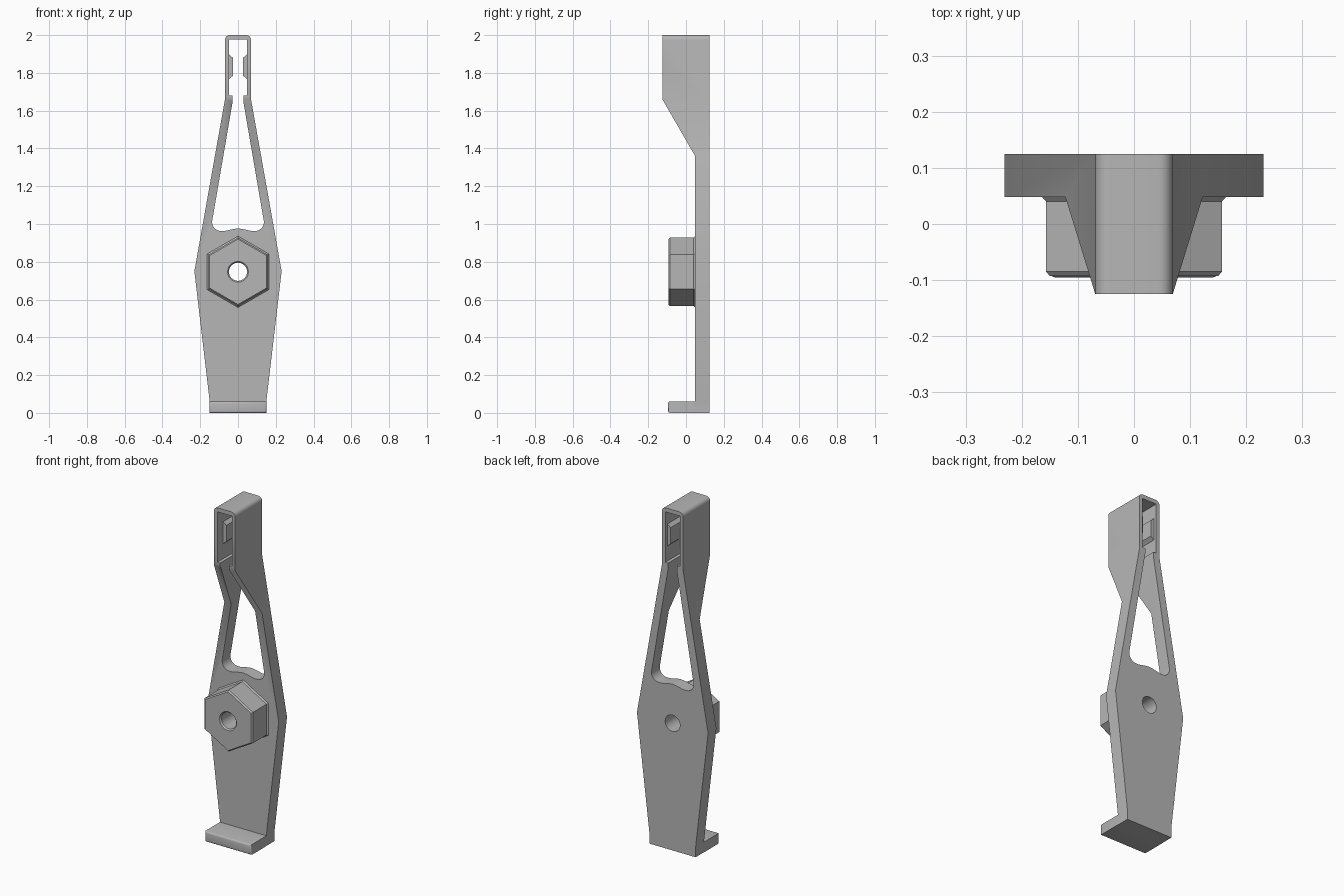
import bpy, bmesh, math
from mathutils import Vector

if "Cube" in bpy.data.objects:
    bpy.data.objects.remove(bpy.data.objects["Cube"])

grey = bpy.data.materials.new("light_grey")
grey.diffuse_color = (0.47, 0.47, 0.47, 1)
grey.use_nodes = True
grey.node_tree.nodes["Principled BSDF"].inputs["Base Color"].default_value = grey.diffuse_color


def finish(name, bm):
    bmesh.ops.recalc_face_normals(bm, faces=bm.faces)
    me = bpy.data.meshes.new(name)
    bm.to_mesh(me)
    bm.free()
    me.materials.append(grey)
    ob = bpy.data.objects.new(name, me)
    bpy.context.collection.objects.link(ob)
    return ob


def prism(name, pts, lo, hi, axis):
    """Extrude a 2D profile along x (points are y,z) or y (points are x,z)."""
    bm = bmesh.new()
    place = (lambda p, d: (d, p[0], p[1])) if axis == 'x' else (lambda p, d: (p[0], d, p[1]))
    a = [bm.verts.new(place(p, lo)) for p in pts]
    b = [bm.verts.new(place(p, hi)) for p in pts]
    bm.faces.new(a)
    bm.faces.new(b)
    n = len(pts)
    for i in range(n):
        j = (i + 1) % n
        bm.faces.new((a[i], a[j], b[j], b[i]))
    return finish(name, bm)


def turned(name, sides, rings, z):
    """Stack of regular polygons along y, given as (y, radius)."""
    bm = bmesh.new()
    loops = []
    for y, r in rings:
        angs = [math.tau * i / sides + math.pi / 2 for i in range(sides)]
        loops.append([bm.verts.new((r * math.cos(t), y, z + r * math.sin(t))) for t in angs])
    for a, b in zip(loops, loops[1:]):
        for i in range(sides):
            j = (i + 1) % sides
            bm.faces.new((a[i], a[j], b[j], b[i]))
    bm.faces.new(loops[0])
    bm.faces.new(loops[-1])
    return finish(name, bm)


def boolean(ob, tool, op):
    bpy.ops.object.select_all(action='DESELECT')
    bpy.context.view_layer.objects.active = ob
    ob.select_set(True)
    m = ob.modifiers.new("cut", 'BOOLEAN')
    m.object, m.operation, m.solver = tool, op, 'EXACT'
    bpy.ops.object.modifier_apply(modifier=m.name)
    bpy.data.objects.remove(tool)


def arc(cx, cz, r, a0, a1, n=6):
    return [(cx + r * math.cos(math.radians(a0 + (a1 - a0) * i / n)),
             cz + r * math.sin(math.radians(a0 + (a1 - a0) * i / n))) for i in range(n + 1)]


def mirrored(half):
    return half + [(-x, z) for x, z in reversed(half) if abs(x) > 1e-6]


# body: front outline, opening through clip and legs, then side profile
outer = [(0.15, 0), (0.15, 0.06), (0.231, 0.75), (0.069, 1.66)] + arc(0.044, 1.975, 0.025, 0, 90)
body = prism("body", mirrored(outer), -0.125, 0.125, 'y')

bump = [(x, 0.969 + 0.007 * math.cos(math.pi * x / 0.088)) for x in (0, 0.02, 0.04, 0.06, 0.075)]
opening = (bump + arc(0.09, 1.01, 0.047, -80, 10, 8)
           + [(0.028, 1.65), (0.028, 1.68), (0.047, 1.68), (0.047, 1.976)])
boolean(body, prism("opening_cutter", mirrored(opening), -0.3, 0.3, 'y'), 'DIFFERENCE')

side = [(0.125, -0.1), (0.125, 2.1), (-0.125, 2.1), (-0.125, 1.66), (0.048, 1.36), (0.048, -0.1)]
boolean(body, prism("side_cutter", side, -0.4, 0.4, 'x'), 'INTERSECT')

# hexagonal boss with chamfered front and flared base
boss = turned("hex_boss", 6, [(-0.093, 0.173), (-0.085, 0.181), (0.04, 0.181), (0.05, 0.191)], 0.747)

# bolt hole through boss and body
for ob in (body, boss):
    hole = turned("hole_cutter", 32, [(-0.12, 0.055), (-0.093, 0.055), (-0.085, 0.048), (0.2, 0.048)], 0.747)
    boolean(ob, hole, 'DIFFERENCE')

# foot ledge with softened front edges
foot = prism("foot", [(0.049, 0), (0.049, 0.06), (-0.095, 0.06), (-0.095, 0)], -0.151, 0.151, 'x')
bm = bmesh.new()
bm.from_mesh(foot.data)
front = [e for e in bm.edges if all(v.co.y < -0.09 for v in e.verts)]
bmesh.ops.bevel(bm, geom=front, offset=0.01, segments=3, affect='EDGES', profile=0.5)
bm.to_mesh(foot.data)
bm.free()

# small grip tabs inside the clip
tabs = []
for s, label in ((-1, "left"), (1, "right")):
    pts = [(s * 0.05, 1.765), (s * 0.027, 1.785), (s * 0.027, 1.88), (s * 0.05, 1.90)]
    tabs.append(prism(label + "_grip_tab", pts, -0.07, 0.105, 'y'))

# smooth curved areas, keep edges sharp
bpy.ops.object.select_all(action='DESELECT')
for ob in (body, boss, foot):
    ob.select_set(True)
bpy.context.view_layer.objects.active = body
bpy.ops.object.shade_smooth_by_angle(angle=math.radians(32))
